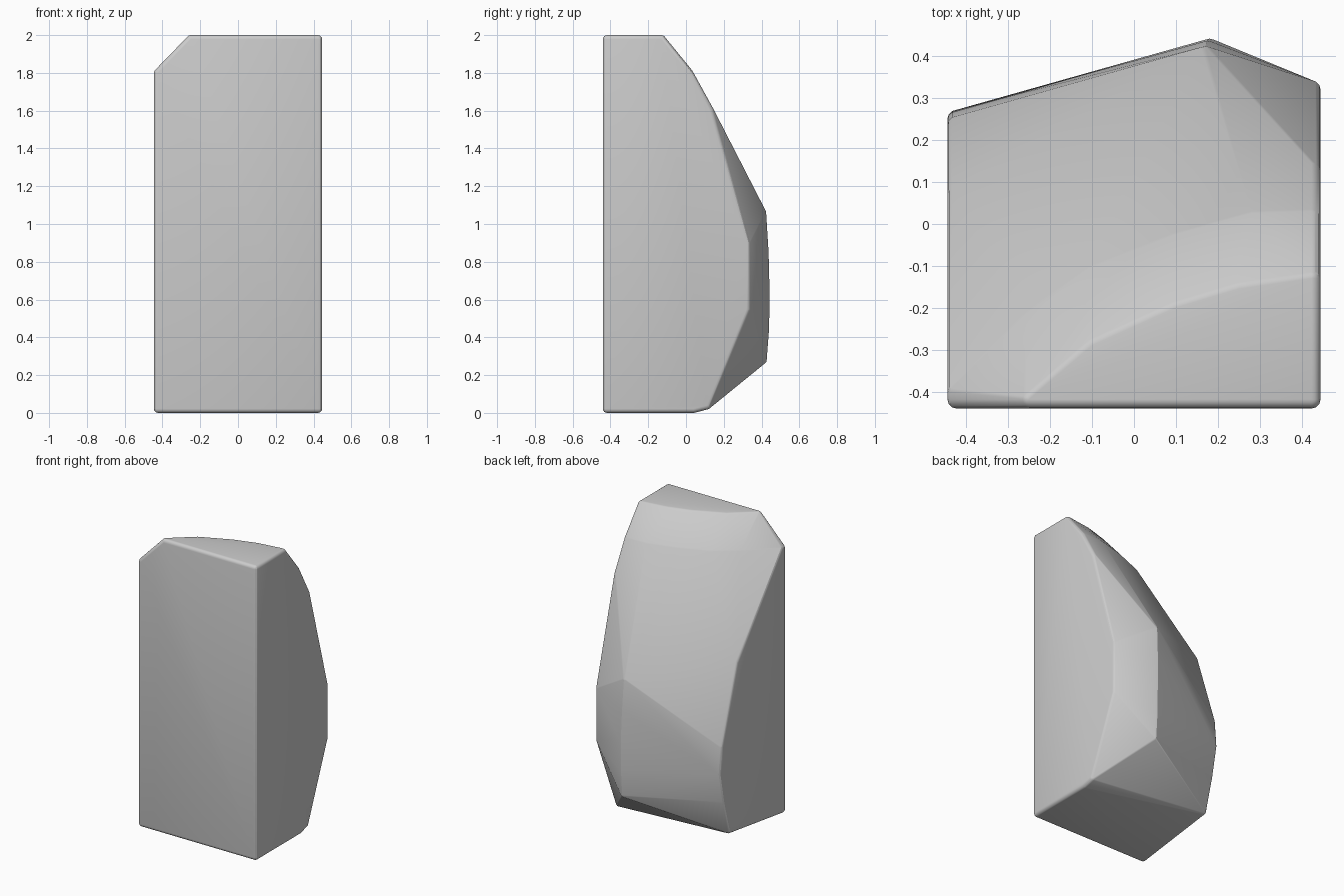
import bpy, bmesh, math
from mathutils import Vector

if "Cube" in bpy.data.objects:
    bpy.data.objects.remove(bpy.data.objects["Cube"])

R = 0.022            # edge rounding radius
X, Y, H = 0.445, 0.44, 2.0

# right side outline (y, z) and left side outline (y, z)
right = [(-Y, 0), (0.06, 0), (0.13, 0.04), (0.34, 0.55), (0.34, 0.90),
         (0.145, 1.60), (0.035, 1.80), (-0.11, 2.0), (-Y, 2.0)]
left = [(-Y, 0), (0.17, 0.10), (0.23, 0.32), (0.27, 0.52), (0.255, 0.70),
        (0.09, 1.21), (-0.38, 1.80), (-Y, 1.80)]
# back ridge (x, y, z)
ridge = [(0.18, 0.425, 0.28), (0.18, 0.438, 0.45), (0.18, 0.44, 0.65),
         (0.175, 0.435, 0.85), (0.17, 0.422, 1.06)]
# curved rims of the top face and the shoulder below it (x, y)
top_rim = [(-0.25, -Y), (-0.1, -0.27), (0.1, -0.18), (0.25, -0.135)]
shoulder = [(-0.25, -0.21), (-0.1, -0.10), (0.1, -0.02), (0.28, 0.03)]

pts = [(X, y, z) for y, z in right] + [(-X, y, z) for y, z in left] + ridge
pts += [(x, y, H) for x, y in top_rim] + [(x, y, 1.80) for x, y in shoulder]


def inset(p):
    """Pull a corner inwards so the rounded hull ends at the outline."""
    x, y, z = p
    x = max(-X + R, min(X - R, x))
    y = max(-Y + R, y - R * 0.9)
    return Vector((x, y, max(R, min(H - R, z))))


# rock block: hull around a small ball at every corner
bm = bmesh.new()
ball = bmesh.new()
bmesh.ops.create_uvsphere(ball, u_segments=12, v_segments=8, radius=R)
for p in pts:
    for v in ball.verts:
        bm.verts.new(inset(p) + v.co)
ball.free()
hull = bmesh.ops.convex_hull(bm, input=bm.verts[:])
bmesh.ops.delete(bm, geom=[v for v in bm.verts if not v.link_faces], context='VERTS')
bmesh.ops.dissolve_limit(bm, angle_limit=math.radians(0.5),
                         verts=bm.verts[:], edges=bm.edges[:])
bmesh.ops.recalc_face_normals(bm, faces=bm.faces[:])

mesh = bpy.data.meshes.new("rock_block")
bm.to_mesh(mesh)
bm.free()
rock = bpy.data.objects.new("rock_block", mesh)
bpy.context.collection.objects.link(rock)
bpy.context.view_layer.objects.active = rock
rock.select_set(True)
bpy.ops.object.shade_smooth_by_angle(angle=math.radians(25))
